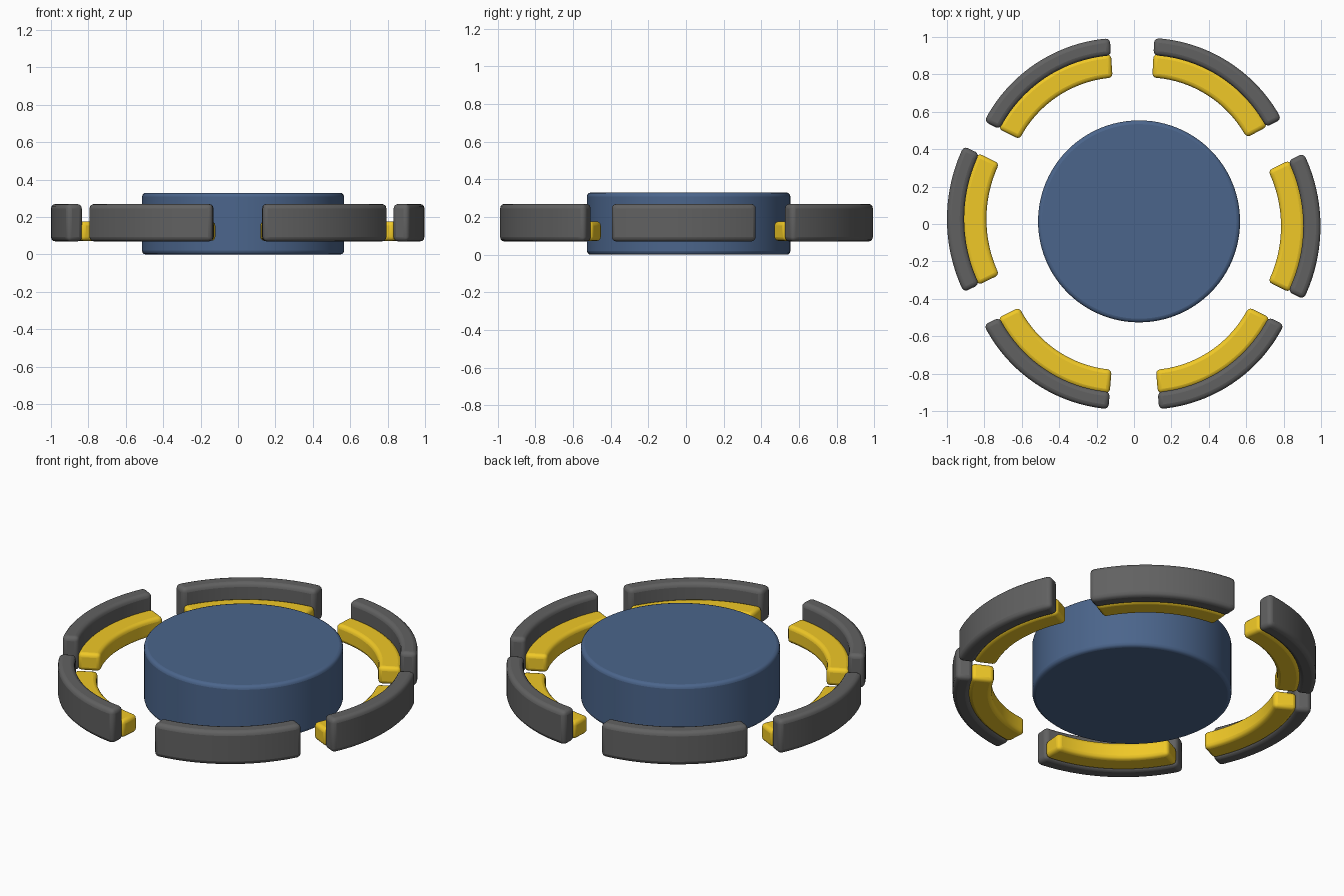
import bpy, bmesh
from math import sin, cos, radians

if "Cube" in bpy.data.objects:
    bpy.data.objects.remove(bpy.data.objects["Cube"])


def material(name, rgb):
    m = bpy.data.materials.new(name)
    m.diffuse_color = (*rgb, 1)
    m.use_nodes = True
    m.node_tree.nodes["Principled BSDF"].inputs["Base Color"].default_value = m.diffuse_color
    return m


blue = material("blue_fabric", (0.07, 0.13, 0.26))
yellow = material("yellow_fabric", (0.87, 0.58, 0.02))
grey = material("grey_fabric", (0.12, 0.12, 0.12))


def finish(ob, mat, width):
    ob.data.materials.append(mat)
    bev = ob.modifiers.new("soft_edges", 'BEVEL')
    bev.width = width
    bev.segments = 3
    bev.limit_method = 'ANGLE'
    bev.angle_limit = radians(40)
    bpy.ops.object.select_all(action='DESELECT')
    ob.select_set(True)
    bpy.context.view_layer.objects.active = ob
    bpy.ops.object.shade_smooth_by_angle(angle=radians(40))


def arc_block(name, mat, centre, mid, half, r0, r1, z0, z1, width, n=20):
    """Rectangular section swept along an arc, with closed ends."""
    bm = bmesh.new()
    rings = []
    for i in range(n + 1):
        a = radians(mid - half + 2 * half * i / n)
        rings.append([bm.verts.new((centre[0] + r * cos(a), centre[1] + r * sin(a), z))
                      for r, z in ((r0, z0), (r1, z0), (r1, z1), (r0, z1))])
    for p, q in zip(rings, rings[1:]):
        for k in range(4):
            j = (k + 1) % 4
            bm.faces.new((p[k], p[j], q[j], q[k]))
    bm.faces.new(rings[0])
    bm.faces.new(rings[-1][::-1])
    bmesh.ops.recalc_face_normals(bm, faces=bm.faces)
    me = bpy.data.meshes.new(name)
    bm.to_mesh(me)
    bm.free()
    ob = bpy.data.objects.new(name, me)
    bpy.context.collection.objects.link(ob)
    finish(ob, mat, width)


# Round central ottoman
bpy.ops.mesh.primitive_cylinder_add(vertices=96, radius=0.54, depth=0.33,
                                    location=(0.027, 0.014, 0.165))
table = bpy.context.object
table.name = "central_ottoman"
finish(table, blue, 0.02)

# Six curved benches: arc centre, facing angle, half angle, outer radius
benches = [
    ((0.107, -0.012), 0, 26, 0.89),
    ((0.066, 0.177), 57.5, 29.5, 0.818),
    ((-0.072, 0.177), 123.5, 29.5, 0.818),
    ((-0.110, 0.026), 180, 26, 0.89),
    ((-0.071, -0.174), 236, 29.4, 0.818),
    ((0.070, -0.174), 304, 29.5, 0.818),
]
for i, (c, mid, half, R) in enumerate(benches, 1):
    arc_block(f"backrest_{i}", grey, c, mid, half, R - 0.092, R, 0.07, 0.27, 0.024)
    arc_block(f"seat_{i}", yellow, c, mid, half, R - 0.211, R - 0.085, 0.073, 0.177, 0.022)
